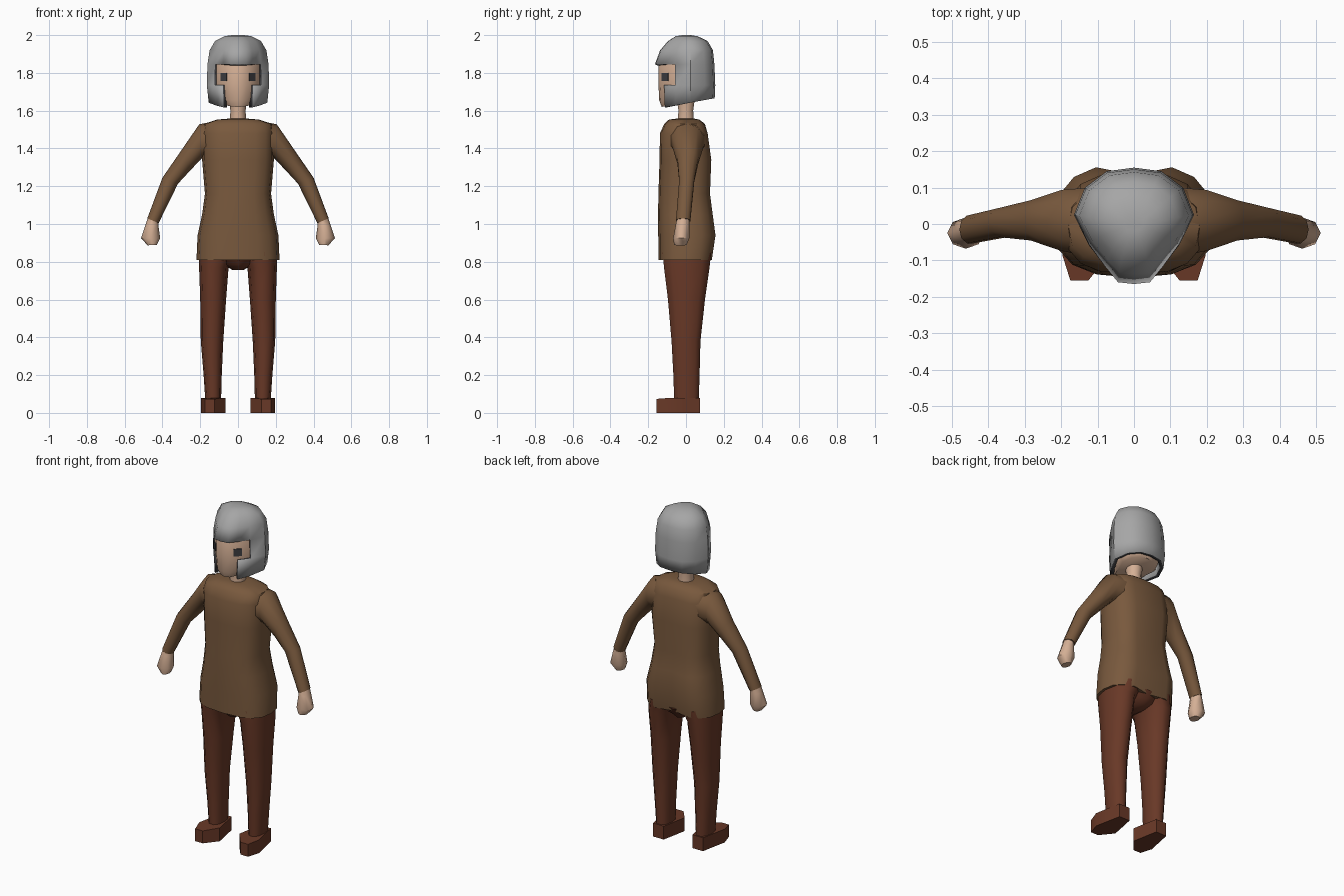
import bpy
import math
from mathutils import Vector

cube = bpy.data.objects.get("Cube")
if cube:
    bpy.data.objects.remove(cube, do_unlink=True)


def material(name, color):
    m = bpy.data.materials.new(name)
    m.use_nodes = True
    m.diffuse_color = (*color, 1)
    bsdf = m.node_tree.nodes["Principled BSDF"]
    bsdf.inputs["Base Color"].default_value = (*color, 1)
    bsdf.inputs["Roughness"].default_value = 0.8
    return m


STEEL = material("steel grey", (0.38, 0.38, 0.38))
DARK = material("dark grey", (0.05, 0.05, 0.055))
SKIN = material("skin", (0.66, 0.43, 0.30))
TUNIC = material("tunic brown", (0.19, 0.10, 0.047))
PANTS = material("trouser red brown", (0.14, 0.04, 0.02))


def loft(name, rings, mats, angle=50, caps=(True, True), keep=None):
    """Skin a stack of equal-length rings into one object."""
    n = len(rings[0])
    verts = [p for ring in rings for p in ring]
    faces = []
    for r in range(len(rings) - 1):
        for i in range(n):
            if keep is None or keep(r, i):
                j = (i + 1) % n
                faces.append((r * n + i, r * n + j, (r + 1) * n + j, (r + 1) * n + i))
    if caps[0]:
        faces.append(tuple(reversed(range(n))))
    if caps[1]:
        faces.append(tuple(range(len(verts) - n, len(verts))))
    mesh = bpy.data.meshes.new(name)
    mesh.from_pydata(verts, [], faces)
    for m in mats:
        mesh.materials.append(m)
    obj = bpy.data.objects.new(name, mesh)
    bpy.context.collection.objects.link(obj)
    bpy.ops.object.select_all(action="DESELECT")
    obj.select_set(True)
    bpy.context.view_layer.objects.active = obj
    bpy.ops.object.mode_set(mode="EDIT")
    bpy.ops.mesh.select_all(action="SELECT")
    bpy.ops.mesh.normals_make_consistent(inside=False)
    bpy.ops.object.mode_set(mode="OBJECT")
    bpy.ops.object.shade_smooth_by_angle(angle=math.radians(angle))
    return obj


def oval(z, x0, x1, y0, y1, n=16, power=0.75, groove=0.0):
    """Level rounded ring, optionally dented at the middle of the back."""
    ring = []
    for i in range(n):
        c, s = math.cos(math.tau * i / n), math.sin(math.tau * i / n)
        x = math.copysign(abs(c) ** power, c) * (x1 - x0) / 2 + (x0 + x1) / 2
        y = math.copysign(abs(s) ** power, s) * (y1 - y0) / 2 + (y0 + y1) / 2
        ring.append((x, y - (groove if i == n // 4 else 0), z))
    return ring


def limb_ring(inner, outer, y, depth, n=10):
    """Ring spanning two (x, z) points, with its own depth."""
    a, b = Vector((inner[0], y, inner[1])), Vector((outer[0], y, outer[1]))
    return [(a + b) / 2 + (b - a) / 2 * math.cos(math.tau * i / n)
            + Vector((0, depth * math.sin(math.tau * i / n), 0)) for i in range(n)]


def mirrored(rings, side):
    return [[(p[0] * side, p[1], p[2]) for p in ring] for ring in rings]


def both_sides(name, rings, mat, angle=50):
    for label, side in (("left", 1), ("right", -1)):
        loft(f"{label}_{name}", mirrored(rings, side), [mat], angle)


def closed(half):
    """Mirror a front-to-back half outline into a full ring."""
    return half + [(-x, y) for x, y in half[-2:0:-1]]


# Tunic body: height, half width, front, back, back groove
body = [(0.81, 0.22, -0.145, 0.145, 0.03), (0.94, 0.214, -0.147, 0.165, 0.03),
        (1.05, 0.19, -0.148, 0.15, 0.025), (1.16, 0.175, -0.146, 0.135, 0.02),
        (1.34, 0.19, -0.14, 0.142, 0.015), (1.48, 0.19, -0.138, 0.122, 0.01),
        (1.53, 0.18, -0.115, 0.1, 0), (1.553, 0.11, -0.09, 0.07, 0),
        (1.558, 0.05, -0.05, 0.045, 0)]
loft("tunic_body", [oval(z, -w, w, f, b, groove=g) for z, w, f, b, g in body], [TUNIC])

# Sleeves and hands
both_sides("sleeve", [
    limb_ring((0.12, 1.34), (0.12, 1.545), 0.005, 0.10),
    limb_ring((0.19, 1.35), (0.205, 1.528), 0.01, 0.088),
    limb_ring((0.256, 1.28), (0.30, 1.39), 0.01, 0.058),
    limb_ring((0.318, 1.213), (0.40, 1.245), 0.004, 0.042),
    limb_ring((0.42, 1.005), (0.48, 1.03), -0.015, 0.04)], TUNIC)
both_sides("hand", [
    limb_ring((0.423, 1.015), (0.475, 1.04), -0.015, 0.034, 8),
    limb_ring((0.421, 0.99), (0.488, 1.0), -0.018, 0.037, 8),
    limb_ring((0.412, 0.925), (0.513, 0.925), -0.025, 0.043, 8),
    limb_ring((0.43, 0.89), (0.479, 0.887), -0.03, 0.033, 8)], SKIN)

# Trouser legs, hips and shoes
legs = [(0.05, 0.09, 0.172, -0.065, 0.07), (0.2, 0.086, 0.182, -0.07, 0.075),
        (0.38, 0.078, 0.197, -0.08, 0.08), (0.6, 0.063, 0.2, -0.1, 0.105),
        (0.77, 0.05, 0.206, -0.122, 0.13), (0.85, 0.0, 0.206, -0.13, 0.14)]
both_sides("trouser_leg", [oval(z, *r, n=10, power=0.9) for z, *r in legs], PANTS)
loft("trouser_hips", [oval(0.757, -0.03, 0.03, -0.07, 0.08, 8),
                      oval(0.785, -0.08, 0.08, -0.105, 0.11, 8),
                      oval(0.83, -0.15, 0.15, -0.125, 0.13, 8)], [PANTS])
sole = [(0.095, 0.075), (0.165, 0.075), (0.18, 0.0), (0.197, -0.085),
        (0.175, -0.155), (0.125, -0.155), (0.065, -0.08), (0.08, 0.0)]
both_sides("shoe", [[(x, y, z - 0.08 * max(0, -y - 0.08) * (z > 0)) for x, y in sole]
                    for z in (0.0, 0.08)], PANTS, 30)

# Neck and head
loft("neck", [oval(z, -w, w, -w - 0.002, w, 10, 1)
              for z, w in ((1.53, 0.045), (1.6, 0.04), (1.67, 0.05))], [SKIN])
face = closed([(0, -0.146), (0.045, -0.138), (0.095, -0.088), (0.118, -0.045),
               (0.142, 0.025), (0.112, 0.085), (0.06, 0.12), (0, 0.13)])
loft("head", [[(x * w, y * d, z + 0.15 * y * t) for x, y in face]
              for z, w, d, t in ((1.642, 0.68, 0.88, 1), (1.67, 0.9, 0.97, 0.7),
                                 (1.74, 1, 1, 0), (1.85, 1, 1, 0), (1.93, 0.8, 0.75, 0))],
     [SKIN])

# Eyes: thin plates lying on the angled front of the face
for label, side in (("left", 1), ("right", -1)):
    bpy.ops.mesh.primitive_cube_add(size=1, location=(side * 0.074, -0.11, 1.778),
                                    rotation=(0, 0, side * math.radians(45)))
    eye = bpy.context.object
    eye.name = f"{label}_eye"
    eye.scale = (0.046, 0.008, 0.044)
    eye.data.materials.append(DARK)

# Helmet: shell with a face opening that narrows between the cheek guards
shell = closed([(0, -0.165), (0.045, -0.16), (0.08, -0.118), (0.125, -0.058),
                (0.165, 0.025), (0.135, 0.1), (0.075, 0.145), (0, 0.155)])
rows = [(1.638, 0.94, 0.95, 0.98, 0.18), (1.735, 1, 0.98, 1, 0),
        (1.845, 0.98, 1, 0.97, 0), (1.92, 0.91, 0.83, 0.92, 0),
        (1.968, 0.74, 0.58, 0.74, 0), (1.994, 0.44, 0.33, 0.4, 0),
        (2.0, 0.2, 0.12, 0.15, 0)]
count = len(shell)
cut = {0: 2, 1: 3}


def solid(row, col):
    return min(col, count - 1 - col) >= cut.get(row, 0)


helmet = loft("helmet", [[(x * w, y * (f if y < 0 else b), z + tilt * y) for x, y in shell]
                         for z, w, f, b, tilt in rows],
              [STEEL, DARK], 45, (False, True), solid)
thick = helmet.modifiers.new("thickness", "SOLIDIFY")
thick.thickness = 0.02
thick.offset = -1
thick.material_offset_rim = 1
